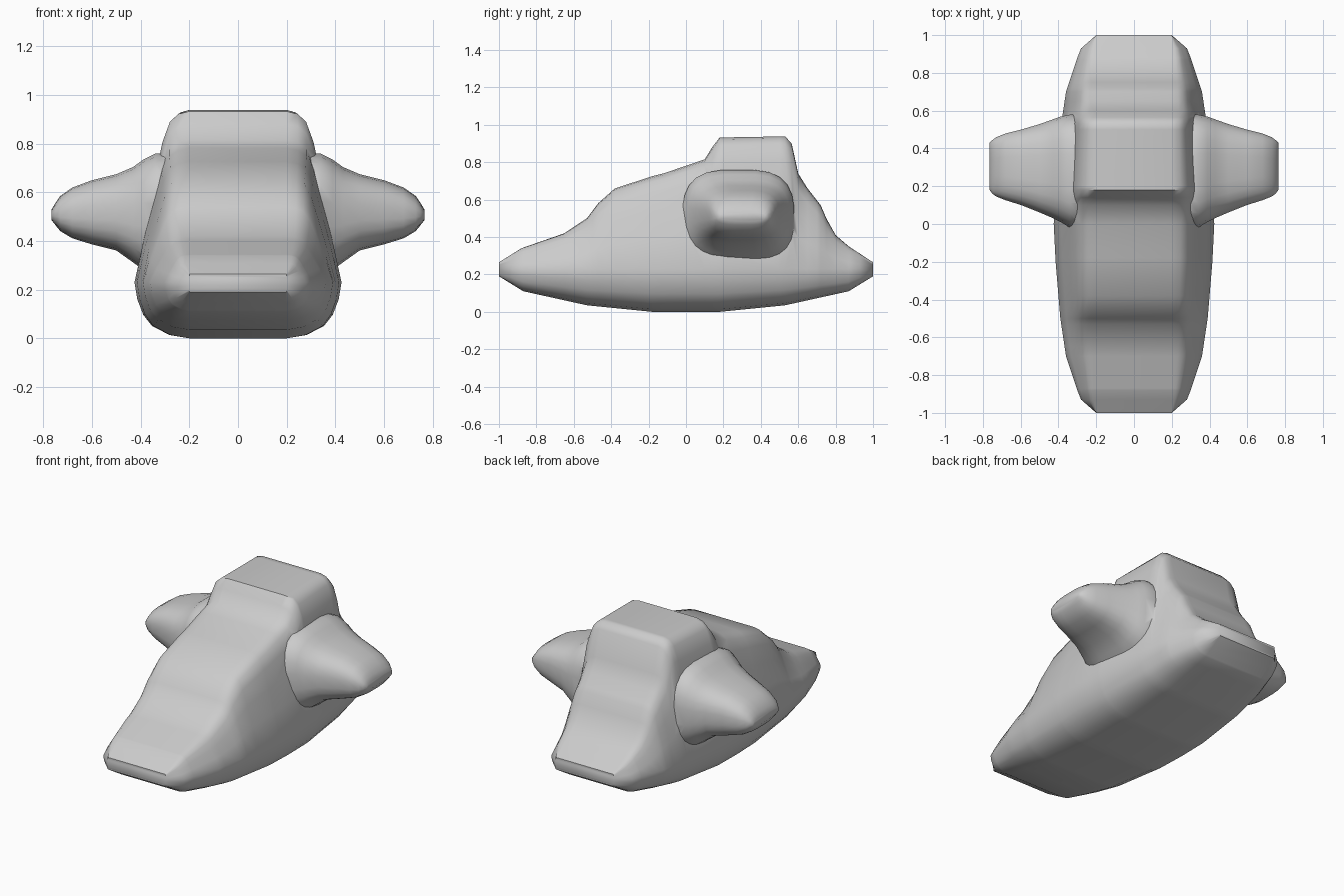
import bpy, bmesh, math

if "Cube" in bpy.data.objects:
    bpy.data.objects.remove(bpy.data.objects["Cube"])

# Hull profiles along y: (y, value)
TOP = [(-1, .265), (-.88, .34), (-.65, .42), (-.53, .5), (-.47, .58), (-.38, .66),
       (-.18, .725), (-.12, .74), (.1, .815), (.14, .88), (.18, .932), (.53, .938),
       (.565, .9), (.6, .74), (.65, .66), (.72, .57), (.75, .5), (.8, .41), (.87, .35), (1, .265)]
BOTTOM = [(-1, .19), (-.87, .11), (-.53, .035), (-.18, 0), (.18, 0), (.53, .035), (.87, .11), (1, .19)]
WIDTH = [(-1, .2), (-.93, .28), (-.88, .3), (-.7, .36), (-.5, .39), (-.2, .415), (0, .425),
         (.2, .42), (.5, .39), (.7, .36), (.88, .3), (.93, .28), (1, .2)]
WAIST = .23
# Cross-section: (sideways fraction, height fraction from the waist)
UPPER = [(0, 1), (.2, .985), (.36, .94), (.5, .82), (.65, .6), (.83, .32), (1, 0)]
LOWER = [(.95, .3), (.84, .58), (.68, .78), (.36, .94), (0, 1)]
# Side pod sections: x, y min, y max, z min, z max
POD = [(.2, -.02, .58, .25, .76), (.34, -.02, .58, .25, .76), (.39, .01, .57, .28, .735),
       (.43, .03, .555, .31, .705), (.5, .06, .53, .36, .675), (.6, .1, .5, .385, .65),
       (.68, .125, .48, .41, .62), (.73, .145, .46, .44, .585), (.75, .16, .445, .465, .555),
       (.765, .18, .43, .485, .53)]


def sample(table, y):
    for (a, va), (b, vb) in zip(table, table[1:]):
        if y <= b:
            return va + (vb - va) * (y - a) / (b - a)
    return table[-1][1]


def loft(name, rings):
    bm = bmesh.new()
    rows = [[bm.verts.new(p) for p in ring] for ring in rings]
    n = len(rows[0])
    for a, b in zip(rows, rows[1:]):
        for i in range(n):
            j = (i + 1) % n
            bm.faces.new((a[i], a[j], b[j], b[i]))
    bm.faces.new(rows[0])
    bm.faces.new(rows[-1])
    bmesh.ops.recalc_face_normals(bm, faces=bm.faces)
    mesh = bpy.data.meshes.new(name)
    bm.to_mesh(mesh)
    bm.free()
    obj = bpy.data.objects.new(name, mesh)
    bpy.context.collection.objects.link(obj)
    return obj


def hull_ring(y):
    top, low, w = sample(TOP, y), sample(BOTTOM, y), sample(WIDTH, y) - .2
    half = [(.2 + w * k, WAIST + (top - WAIST) * h) for k, h in UPPER]
    half += [(.2 + w * k, WAIST + (low - WAIST) * h) for k, h in LOWER]
    return [(x, y, z) for x, z in half] + [(-x, y, z) for x, z in reversed(half)]


def pod_ring(side, x, y0, y1, z0, z1, n=24):
    ring = []
    for i in range(n):
        a = 2 * math.pi * (i + .5) / n
        c, s = math.cos(a), math.sin(a)
        u = math.copysign(abs(c) ** .6, c)
        v = math.copysign(abs(s) ** .75, s)
        ring.append((side * x, (y0 + y1) / 2 + u * (y1 - y0) / 2, (z0 + z1) / 2 + v * (z1 - z0) / 2))
    return ring


# Main hull with cabin
stations = sorted({y for table in (TOP, BOTTOM, WIDTH) for y, _ in table})
hull = loft("hull", [hull_ring(y) for y in stations])

# Side pods, blended into the hull
for side, label in ((1, "right"), (-1, "left")):
    pod = loft(label + "_pod", [pod_ring(side, *s) for s in POD])
    mod = hull.modifiers.new(label + "_pod_union", 'BOOLEAN')
    mod.operation = 'UNION'
    mod.solver = 'EXACT'
    mod.object = pod
    bpy.context.view_layer.objects.active = hull
    hull.select_set(True)
    bpy.ops.object.modifier_apply(modifier=mod.name)
    bpy.data.objects.remove(pod)

bpy.ops.object.shade_smooth_by_angle(angle=math.radians(50))
